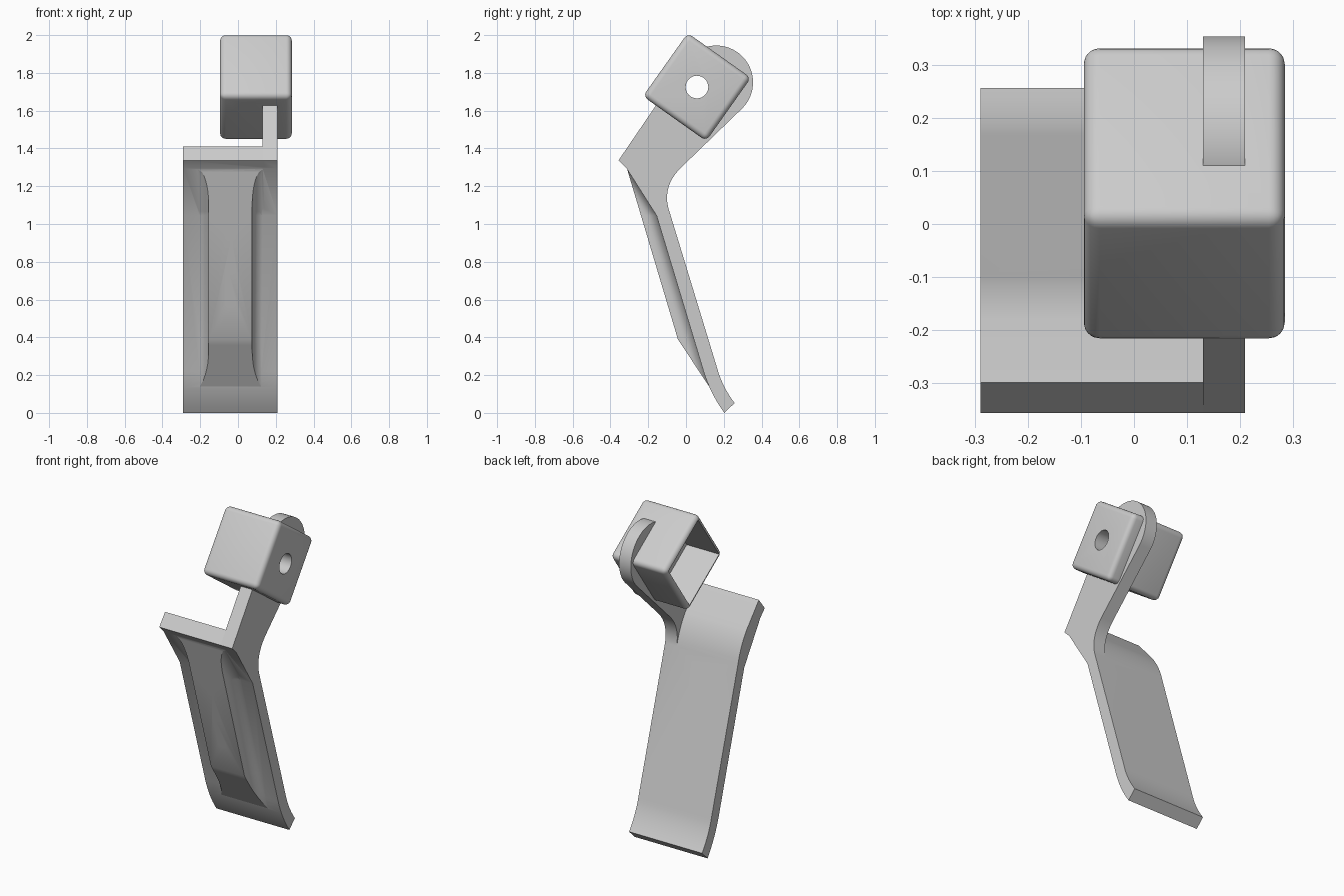
import bpy, bmesh, math
from mathutils import Matrix, Vector

if "Cube" in bpy.data.objects:
    bpy.data.objects.remove(bpy.data.objects["Cube"])

TILT = math.radians(-35.3)
BOX_C = Vector((0.095, 0.058, 1.725))


def finish(name, bm):
    bmesh.ops.recalc_face_normals(bm, faces=bm.faces)
    me = bpy.data.meshes.new(name)
    bm.to_mesh(me)
    bm.free()
    ob = bpy.data.objects.new(name, me)
    bpy.context.collection.objects.link(ob)
    return ob


def loft(name, rings):
    bm = bmesh.new()
    vs = [[bm.verts.new(p) for p in ring] for ring in rings]
    n = len(vs[0])
    for a, b in zip(vs, vs[1:]):
        for i in range(n):
            bm.faces.new((a[i], a[(i + 1) % n], b[(i + 1) % n], b[i]))
    bm.faces.new(vs[0])
    bm.faces.new(vs[-1])
    return finish(name, bm)


def extrude_x(name, prof, x0, x1):
    return loft(name, [[(x, y, z) for y, z in prof] for x in (x0, x1)])


def block(name, x0, x1, half, bevel=0):
    bm = bmesh.new()
    bmesh.ops.create_cube(bm, size=1)
    bmesh.ops.scale(bm, vec=(x1 - x0, 2 * half, 2 * half), verts=bm.verts)
    if bevel:
        bmesh.ops.bevel(bm, geom=bm.edges[:], offset=bevel, segments=5,
                        profile=0.5, affect='EDGES')
    c = Vector(((x0 + x1) / 2, BOX_C.y, BOX_C.z))
    bm.transform(Matrix.Translation(c) @ Matrix.Rotation(TILT, 4, 'X'))
    return finish(name, bm)


def rod(name, centre, direction, r, length):
    bm = bmesh.new()
    bmesh.ops.create_cone(bm, cap_ends=True, segments=32, radius1=r, radius2=r, depth=length)
    rot = Vector(direction).to_track_quat('Z', 'Y').to_matrix().to_4x4()
    bm.transform(Matrix.Translation(centre) @ rot)
    return finish(name, bm)


def combine(ob, tool, op):
    m = ob.modifiers.new(op, 'BOOLEAN')
    m.operation, m.object, m.solver = op, tool, 'EXACT'
    bpy.context.view_layer.objects.active = ob
    bpy.ops.object.modifier_apply(modifier=m.name)
    bpy.data.objects.remove(tool)


def interp(pts, z):
    for (y0, z0), (y1, z1) in zip(pts, pts[1:]):
        if z1 <= z <= z0:
            return y0 + (y1 - y0) * (z0 - z) / (z0 - z1)


def bezier(a, b, c, n=8):
    return [tuple((1 - t) ** 2 * a[k] + 2 * t * (1 - t) * b[k] + t * t * c[k] for k in (0, 1))
            for t in (i / n for i in range(n + 1))]


# Bent plate: side profile, front edge going down then rear edge going up
front = [(-0.315, 1.295), (-0.156, 1.045)] + bezier((0.093, 0.22), (0.13, 0.10), (0.203, 0.0))
rear = bezier((0.257, 0.052), (0.192, 0.14), (0.167, 0.23))
rear += bezier((-0.095, 1.09), (-0.122, 1.195), (-0.18, 1.27)) + [(-0.30, 1.41)]
bracket = extrude_x("bracket", [(-0.357, 1.337)] + front + rear, -0.29, 0.21)

# Side arm with rounded end
arc = [(0.16 + 0.195 * math.cos(a), 1.75 + 0.195 * math.sin(a))
       for a in (math.radians(145.5 - 189.7 * i / 32) for i in range(33))]
arm = [(-0.357, 1.337)] + arc
arm += bezier((-0.035, 1.29), (-0.12, 1.20), (-0.095, 1.09)) + front[1::-1]
combine(bracket, extrude_x("arm", arm, 0.13, 0.21), 'UNION')

# Front rib with concave flared sides, dying into the plate at both ends
ridge = [(-0.315, 1.295), (-0.045, 0.39), (0.12, 0.14)]
R = 0.065
zs = [1.295 - 0.25 * i / 12 for i in range(13)] + [0.39 - 0.25 * i / 8 for i in range(9)]
rings = []
for z in zs:
    base = interp(front, z)
    depth = max(base - interp(ridge, z), 0)
    side = [(0.115 + R, base + 0.03)]
    for i in range(9):
        h = depth * (1 - math.cos(math.pi / 2 * i / 8))
        off = R - math.sqrt(max(R * R - max(R - h, 0) ** 2, 0))
        side.append((0.115 + off, base - h + 0.002))
    rings.append([(-0.04 - x, y, z) for x, y in side] +
                 [(-0.04 + x, y, z) for x, y in reversed(side)])
combine(bracket, loft("rib", rings), 'UNION')

# Hollow socket, open on the left
socket = block("socket", -0.095, 0.285, 0.205, 0.03)
combine(socket, block("pocket_cutter", -0.3, 0.128, 0.178), 'DIFFERENCE')
pocket = block("pocket_cutter", -0.3, 0.128, 0.178)
combine(bracket, socket, 'UNION')
combine(bracket, pocket, 'DIFFERENCE')

# Cross hole in the socket and three screw holes in the plate
combine(bracket, rod("pin_cutter", BOX_C, (1, 0, 0), 0.06, 1), 'DIFFERENCE')
for z in (0.585, 0.77, 0.955):
    c = Vector((-0.04, interp(ridge, z), z))
    combine(bracket, rod("screw_cutter", c, (0, 0.957, 0.289), 0.028, 0.6), 'DIFFERENCE')

bpy.ops.object.select_all(action='DESELECT')
bracket.select_set(True)
bpy.context.view_layer.objects.active = bracket
bpy.ops.object.shade_smooth_by_angle(angle=math.radians(25))
